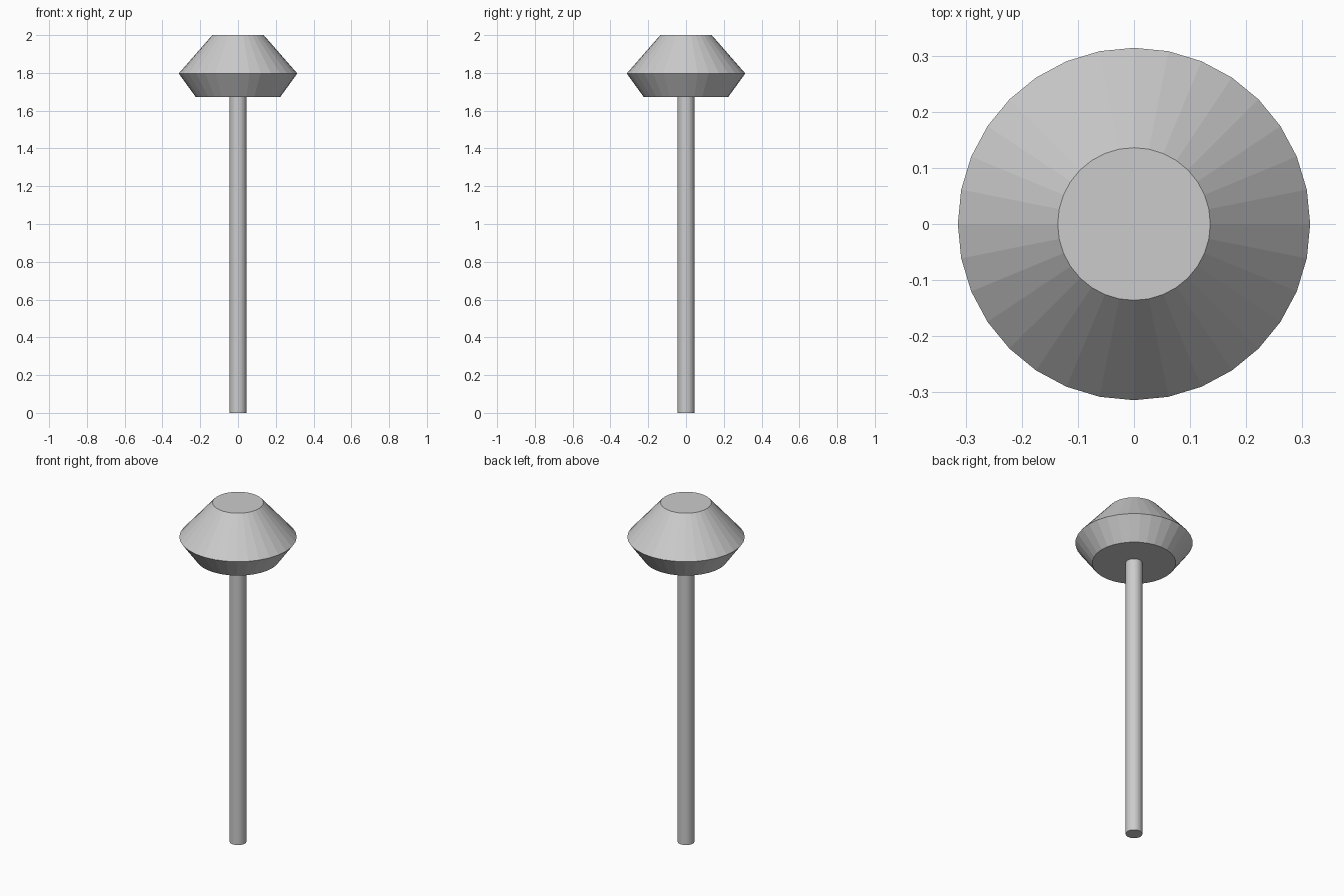
import bpy, bmesh
from math import cos, sin, tau

if "Cube" in bpy.data.objects:
    bpy.data.objects.remove(bpy.data.objects["Cube"])

SIDES = 32


def lathe(name, profile):
    """Spin (radius, z) points, bottom to top, into a closed flat-faced solid."""
    bm = bmesh.new()
    rings = [[bm.verts.new((r * cos(tau * i / SIDES), r * sin(tau * i / SIDES), z))
              for i in range(SIDES)] for r, z in profile]
    for low, high in zip(rings, rings[1:]):
        for i in range(SIDES):
            j = (i + 1) % SIDES
            bm.faces.new((low[i], low[j], high[j], high[i]))
    bm.faces.new(rings[0][::-1])
    bm.faces.new(rings[-1])
    mesh = bpy.data.meshes.new(name)
    bm.to_mesh(mesh)
    bm.free()
    obj = bpy.data.objects.new(name, mesh)
    bpy.context.collection.objects.link(obj)
    return obj


# Slim round post
lathe("post", [(0.045, 0), (0.045, 1.673)])

# Double-tapered head on top of the post
lathe("lamp_head", [(0.224, 1.673), (0.314, 1.797), (0.136, 2.0)])
